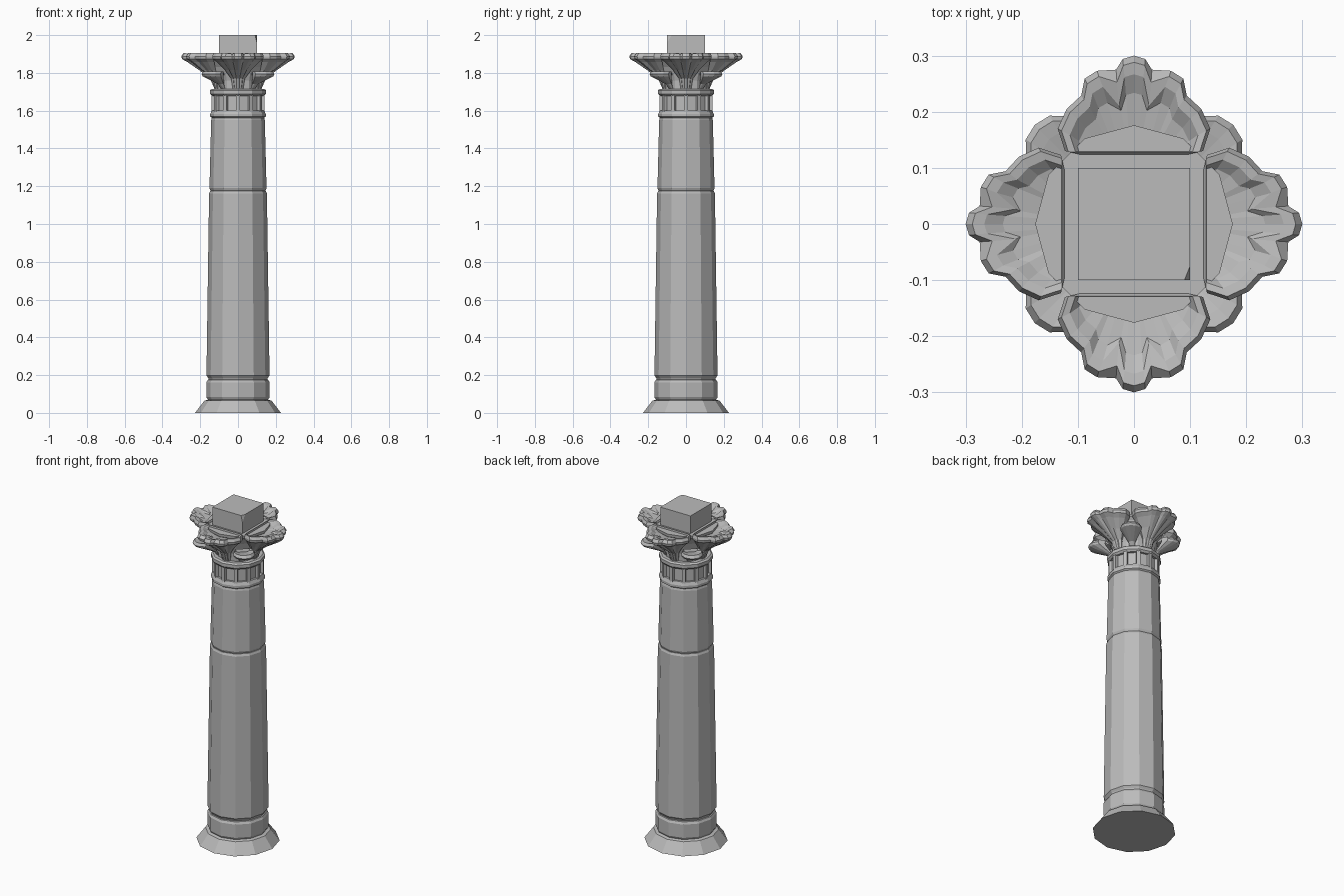
import bpy, bmesh
from math import sin, cos, pi, radians
from mathutils import Vector, Matrix

if "Cube" in bpy.data.objects:
    bpy.data.objects.remove(bpy.data.objects["Cube"], do_unlink=True)

stone = bpy.data.materials.new("grey stone")
stone.use_nodes = True
GREY = (0.5, 0.5, 0.5, 1)
stone.diffuse_color = GREY
stone.node_tree.nodes["Principled BSDF"].inputs["Base Color"].default_value = GREY
SIDES = 12


def finish(bm, name):
    bmesh.ops.recalc_face_normals(bm, faces=bm.faces)
    mesh = bpy.data.meshes.new(name)
    bm.to_mesh(mesh)
    bm.free()
    mesh.materials.append(stone)
    obj = bpy.data.objects.new(name, mesh)
    bpy.context.collection.objects.link(obj)
    return obj


def loft(name, rings):
    """Skin a stack of closed rings and cap both ends."""
    bm = bmesh.new()
    rows = [[bm.verts.new(p) for p in ring] for ring in rings]
    n = len(rows[0])
    for a, b in zip(rows, rows[1:]):
        for i in range(n):
            j = (i + 1) % n
            bm.faces.new((a[i], a[j], b[j], b[i]))
    bm.faces.new(rows[0])
    bm.faces.new(rows[-1])
    return finish(bm, name)


def turned(name, profile):
    """Twelve-sided turned part from (radius, height) points."""
    return loft(name, [[(r * cos(2 * pi * i / SIDES), r * sin(2 * pi * i / SIDES), z)
                        for i in range(SIDES)] for r, z in profile])


# Foot and drums
turned("foot", [(.227, 0), (.178, .065), (.15, .072)])
turned("base_drum", [(.15, .06), (.16, .07), (.167, .083), (.167, .162), (.16, .175), (.15, .18)])
turned("lower_shaft", [(.152, .17), (.158, .185), (.167, .197), (.153, 1.162), (.147, 1.175), (.14, 1.178)])
turned("upper_shaft", [(.14, 1.17), (.147, 1.18), (.151, 1.19), (.142, 1.55), (.136, 1.57)])

# Fluted neck between two rings
turned("lower_neck_ring", [(.138, 1.562), (.147, 1.569), (.147, 1.583), (.138, 1.602), (.12, 1.602)])
turned("neck_core", [(.125, 1.59), (.125, 1.69)])
turned("upper_neck_ring", [(.12, 1.678), (.138, 1.678), (.148, 1.689), (.148, 1.708), (.138, 1.716), (.11, 1.716)])
bm = bmesh.new()
for i in range(SIDES):
    turn = Matrix.Rotation(2 * pi * i / SIDES, 4, 'Z')
    bmesh.ops.create_cube(bm, size=1, matrix=turn @ Matrix.Translation((.129, 0, 1.64))
                          @ Matrix.Diagonal((.022, .02, .09, 1)))
finish(bm, "neck_ribs")

# Bell of the capital
turned("capital_bell", [(.115, 1.71), (.118, 1.76), (.14, 1.83), (.16, 1.865), (.174, 1.878), (.176, 1.894)])


def leaf(name, half, root, rows, angle, notch=None):
    """Cupped leaf: the half outline (side, reach) is mirrored, then scaled per row."""
    outline = [(-u, r) for u, r in reversed(half[1:])] + half
    turn = Matrix.Rotation(angle, 4, 'Z')
    rings = []
    for su, sr, z, cut in rows:
        ring = []
        for u, r in outline:
            reach = root + (r - root) * sr
            height = z
            if abs(u) == notch:
                reach -= cut
                height -= cut * .4
            ring.append(turn @ Vector((reach, u * su, height)))
        rings.append(ring)
    return loft(name, rings)


# Each row: side scale, reach scale, height, notch depth
big_half = [(0, .30), (.02, .294), (.032, .275), (.066, .273), (.088, .259),
            (.094, .229), (.12, .205), (.136, .17), (.123, .13)]
big_rows = [(.2, .10, 1.715, 0), (.27, .22, 1.77, 0), (.52, .52, 1.815, 0), (.82, .83, 1.857, 0),
            (.98, .98, 1.873, 0), (1, 1, 1.888, 0), (.95, .94, 1.905, .012),
            (.84, .83, 1.902, .035), (.72, .66, 1.885, .015), (.5, .35, 1.875, 0)]
small_half = [(0, .25), (.03, .243), (.05, .222), (.06, .19), (.045, .155)]
small_rows = [(.25, .08, 1.715, 0), (.3, .25, 1.74, 0), (.65, .62, 1.762, 0), (.95, .95, 1.782, 0),
              (1, 1, 1.793, 0), (.92, .92, 1.808, 0), (.75, .75, 1.803, 0), (.5, .4, 1.79, 0)]
for i, side in enumerate(("left", "back", "right", "front")):
    leaf(side + "_large_leaf", big_half, .105, big_rows, radians(90 * i), .032)
    leaf(side + "_corner_leaf", small_half, .105, small_rows, radians(90 * i + 45))

# Square top block with one chipped corner
bm = bmesh.new()
bmesh.ops.create_cube(bm, size=1, matrix=Matrix.Translation((0, 0, 1.94)) @ Matrix.Diagonal((.2, .2, .12, 1)))
a, b, c = Vector((.1, -.075, 2)), Vector((.09, -.1, 2)), Vector((.1, -.1, 1.96))
normal = (b - a).cross(c - a)
if normal.dot(Vector((.1, -.1, 2)) - a) < 0:
    normal.negate()
cut = bmesh.ops.bisect_plane(bm, geom=bm.verts[:] + bm.edges[:] + bm.faces[:],
                             plane_co=a, plane_no=normal, clear_outer=True)
bmesh.ops.holes_fill(bm, edges=[e for e in bm.edges if e.is_boundary])
finish(bm, "top_block")
